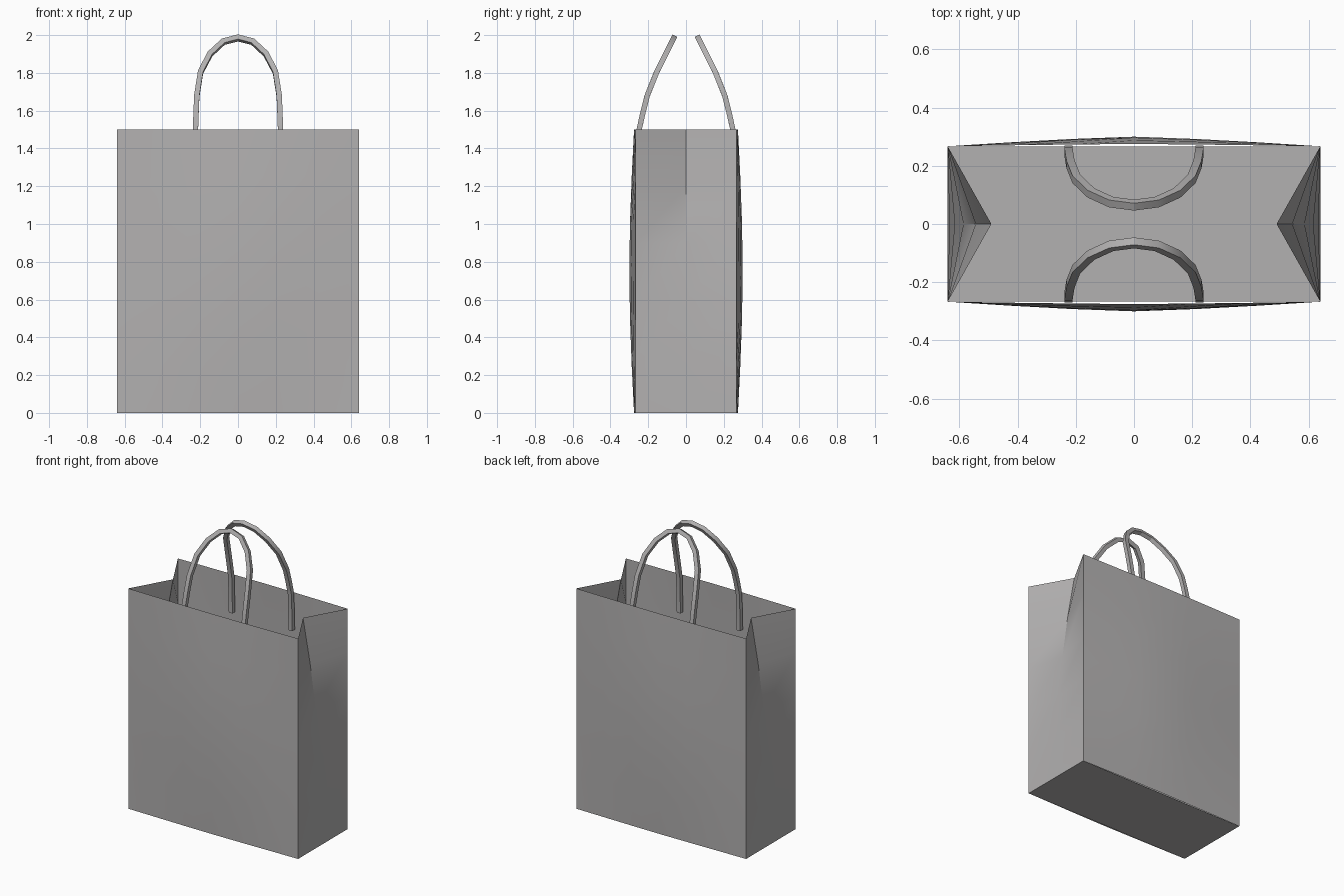
import bpy
import bmesh
import math
from mathutils import Vector

if "Cube" in bpy.data.objects:
    bpy.data.objects.remove(bpy.data.objects["Cube"])

HALF_W, HALF_D, HEIGHT = 0.64, 0.267, 1.5
FOLD = 0.15

paper = bpy.data.materials.new("grey_paper")
paper.use_nodes = True
colour = (0.45, 0.44, 0.44, 1)
paper.diffuse_color = colour
paper.node_tree.nodes["Principled BSDF"].inputs["Base Color"].default_value = colour


def finish(bm, name):
    """Turn a bmesh into a smooth-shaded paper object."""
    mesh = bpy.data.meshes.new(name)
    bm.to_mesh(mesh)
    bm.free()
    mesh.materials.append(paper)
    obj = bpy.data.objects.new(name, mesh)
    bpy.context.collection.objects.link(obj)
    bpy.ops.object.select_all(action="DESELECT")
    obj.select_set(True)
    bpy.context.view_layer.objects.active = obj
    bpy.ops.object.shade_smooth_by_angle(angle=math.radians(30))
    return obj


def panel(name, shape, cols, rows, turn=1):
    """Grid sheet; shape maps u in -1..1 and t in 0..1 to a point."""
    bm = bmesh.new()
    grid = []
    for j in range(rows + 1):
        row = []
        for i in range(cols + 1):
            x, y, z = shape(2 * i / cols - 1, j / rows)
            row.append(bm.verts.new((turn * x, turn * y, z)))
        grid.append(row)
    for low, high in zip(grid, grid[1:]):
        for i in range(cols):
            bm.faces.new((low[i], low[i + 1], high[i + 1], high[i]))
    return finish(bm, name)


def broad_side(u, t):
    # Slightly bowed edges, fuller in the middle
    bow = (0.008 + 0.025 * math.sin(math.pi * t)) * (1 - abs(u) ** 1.3)
    return u * HALF_W, -HALF_D - bow, t * HEIGHT


def gusset(u, t):
    # Centre crease folds inward towards the rim
    return HALF_W - FOLD * t * t * (1 - abs(u)), u * HALF_D, t * HEIGHT


def base(u, t):
    return (2 * t - 1) * HALF_W, u * HALF_D, 0


# Paper body
panel("front_panel", broad_side, 6, 6)
panel("back_panel", broad_side, 6, 6, -1)
panel("left_gusset", gusset, 2, 5)
panel("right_gusset", gusset, 2, 5, -1)
panel("floor", base, 1, 1)

# Half of the handle centre line, from the inner end to the crown
HALF_PATH = [(0.225, 0.256, 1.25), (0.225, 0.248, 1.5), (0.222, 0.228, 1.59),
             (0.218, 0.205, 1.68), (0.198, 0.155, 1.805),
             (0.148, 0.107, 1.9), (0.078, 0.075, 1.965), (0, 0.065, 1.985)]


def handle(name, turn):
    """Square cord swept along the arch, leaning towards the middle."""
    half = [Vector(p) for p in HALF_PATH]
    path = half + [Vector((-p.x, p.y, p.z)) for p in reversed(half[:-1])]
    last = len(path) - 1
    bm = bmesh.new()
    rings = []
    for i, p in enumerate(path):
        tangent = (path[min(i + 1, last)] - path[max(i - 1, 0)]).normalized()
        k = min(i, last - i)
        lean = half[min(k + 1, len(half) - 1)] - half[max(k - 1, 0)]
        normal = Vector((0, lean.z, -lean.y))
        normal = (normal - tangent * normal.dot(tangent)).normalized()
        side = tangent.cross(normal)
        ring = []
        for a, b in ((1, 1), (-1, 1), (-1, -1), (1, -1)):
            q = p + (side * a + normal * b) * 0.014
            ring.append(bm.verts.new((turn * q.x, turn * q.y, q.z)))
        rings.append(ring)
    for r, s in zip(rings, rings[1:]):
        for i in range(4):
            j = (i + 1) % 4
            bm.faces.new((r[i], r[j], s[j], s[i]))
    bm.faces.new(rings[0])
    bm.faces.new(rings[-1])
    bmesh.ops.recalc_face_normals(bm, faces=bm.faces)
    return finish(bm, name)


# Handles
handle("back_handle", 1)
handle("front_handle", -1)
